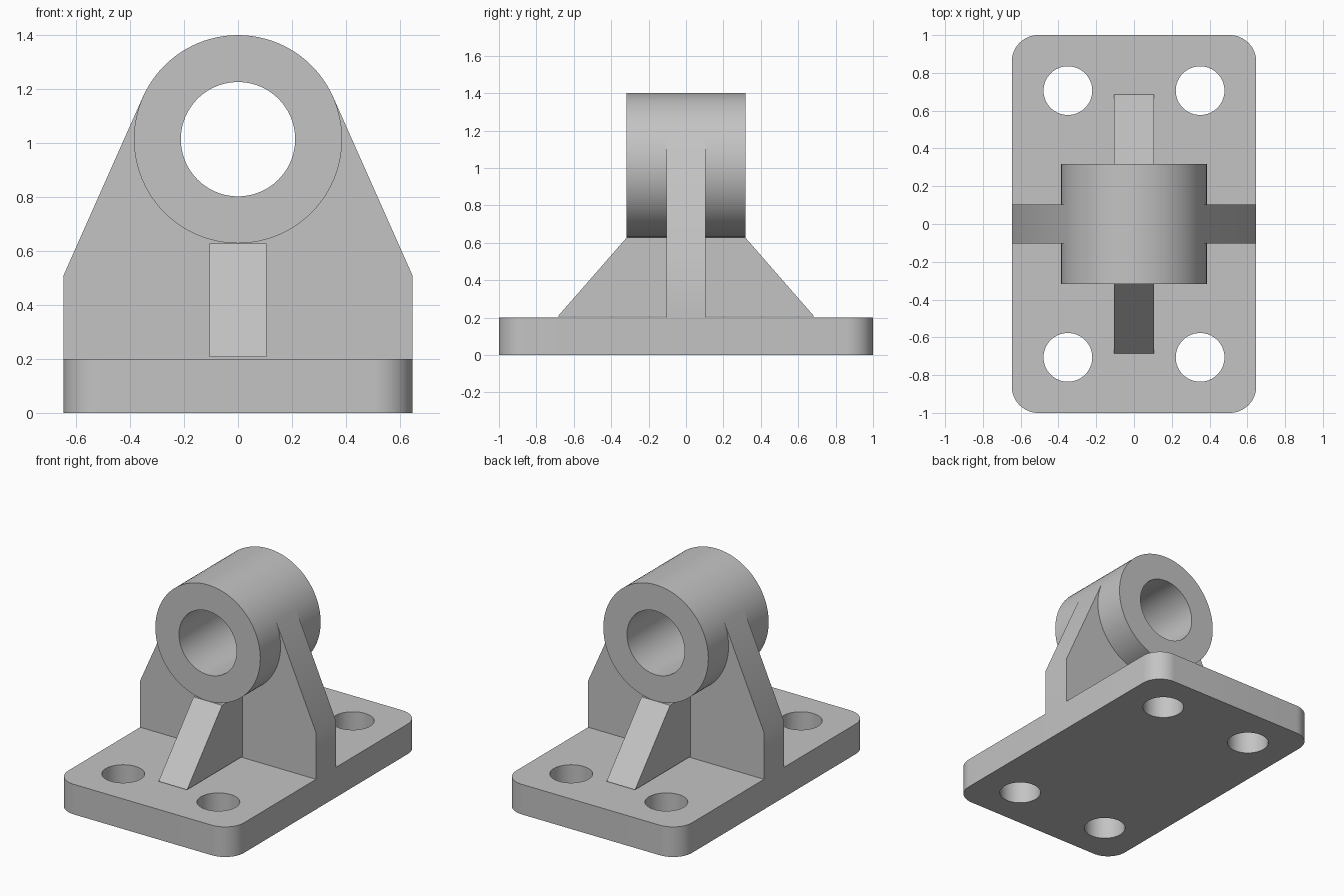
import bpy, bmesh
from math import pi, cos, sin, acos, atan2, hypot, radians
from mathutils import Matrix

cube = bpy.data.objects.get("Cube")
if cube:
    bpy.data.objects.remove(cube, do_unlink=True)

grey = bpy.data.materials.new("cast_grey")
grey.use_nodes = True
colour = (0.55, 0.55, 0.55, 1)
grey.diffuse_color = colour
grey.node_tree.nodes["Principled BSDF"].inputs["Base Color"].default_value = colour

# Local plate plane (x, y, thickness) mapped to the upright planes
FLAT = Matrix.Identity(4)
FRONT = Matrix.Rotation(pi / 2, 4, 'X')
SIDE = Matrix(((0, 0, 1, 0), (1, 0, 0, 0), (0, 1, 0, 0), (0, 0, 0, 1)))


def arc(cx, cy, r, start, end, n):
    """Points along an arc, both ends included."""
    return [(cx + r * cos(start + (end - start) * i / n),
             cy + r * sin(start + (end - start) * i / n)) for i in range(n + 1)]


def circle(cx, cy, r, n=96):
    return arc(cx, cy, r, 0, 2 * pi, n)[:-1]


def plate(name, outlines, half, turn, shift=0.0):
    """Thick plate from an outline and its holes, centred on its plane."""
    curve = bpy.data.curves.new(name, 'CURVE')
    curve.dimensions, curve.fill_mode, curve.extrude = '2D', 'BOTH', half
    for pts in outlines:
        spline = curve.splines.new('POLY')
        spline.points.add(len(pts) - 1)
        for p, (x, y) in zip(spline.points, pts):
            p.co = (x, y, 0, 1)
        spline.use_cyclic_u = True
    helper = bpy.data.objects.new(name + "_outline", curve)
    bpy.context.collection.objects.link(helper)
    graph = bpy.context.evaluated_depsgraph_get()
    mesh = bpy.data.meshes.new_from_object(helper.evaluated_get(graph))
    bpy.data.objects.remove(helper, do_unlink=True)

    bm = bmesh.new()
    bm.from_mesh(mesh)
    bmesh.ops.remove_doubles(bm, verts=bm.verts, dist=1e-5)
    bmesh.ops.transform(bm, matrix=turn @ Matrix.Translation((0, 0, shift)), verts=bm.verts)
    bmesh.ops.recalc_face_normals(bm, faces=bm.faces)
    bm.to_mesh(mesh)
    bm.free()
    mesh.materials.clear()
    mesh.materials.append(grey)
    obj = bpy.data.objects.new(name, mesh)
    bpy.context.collection.objects.link(obj)
    bpy.ops.object.select_all(action='DESELECT')
    obj.select_set(True)
    bpy.context.view_layer.objects.active = obj
    bpy.ops.object.shade_smooth_by_angle(angle=radians(30))
    return obj


# Base plate: rounded corners and four bolt holes
W, L, T, R = 0.647, 1.0, 0.2, 0.14
outline = []
for k, (sx, sy) in enumerate([(1, 1), (-1, 1), (-1, -1), (1, -1)]):
    outline += arc(sx * (W - R), sy * (L - R), R, k * pi / 2, (k + 1) * pi / 2, 16)
holes = [circle(sx * 0.35, sy * 0.706, 0.129, 64) for sx in (-1, 1) for sy in (-1, 1)]
plate("base_plate", [outline] + holes, T / 2, FLAT, T / 2)

# Bearing sleeve with open bore
CZ, RO, RI = 1.015, 0.386, 0.212
plate("bearing_sleeve", [circle(0, CZ, RO), circle(0, CZ, RI)], 0.317, FRONT)

# Upright web: sides tangent to the sleeve, cradle arc hidden inside it
SHOULDER = 0.51
drop = CZ - SHOULDER
tangent = acos(RO / hypot(W, drop)) - atan2(drop, W)
tx, tz = RO * cos(tangent), CZ + RO * sin(tangent)
cradle = arc(0, CZ, 0.3, tangent, -pi - tangent, 48)
web = [(-W, T), (W, T), (W, SHOULDER), (tx, tz)] + cradle + [(-tx, tz), (-W, SHOULDER)]
plate("upright_web", [web], 0.104, FRONT)

# Sloped gussets in front of and behind the web
for name, s in (("front_gusset", -1), ("back_gusset", 1)):
    plate(name, [[(s * 0.1, 0.207), (s * 0.685, 0.207), (s * 0.317, 0.628), (s * 0.1, 0.628)]],
          0.105, SIDE)
